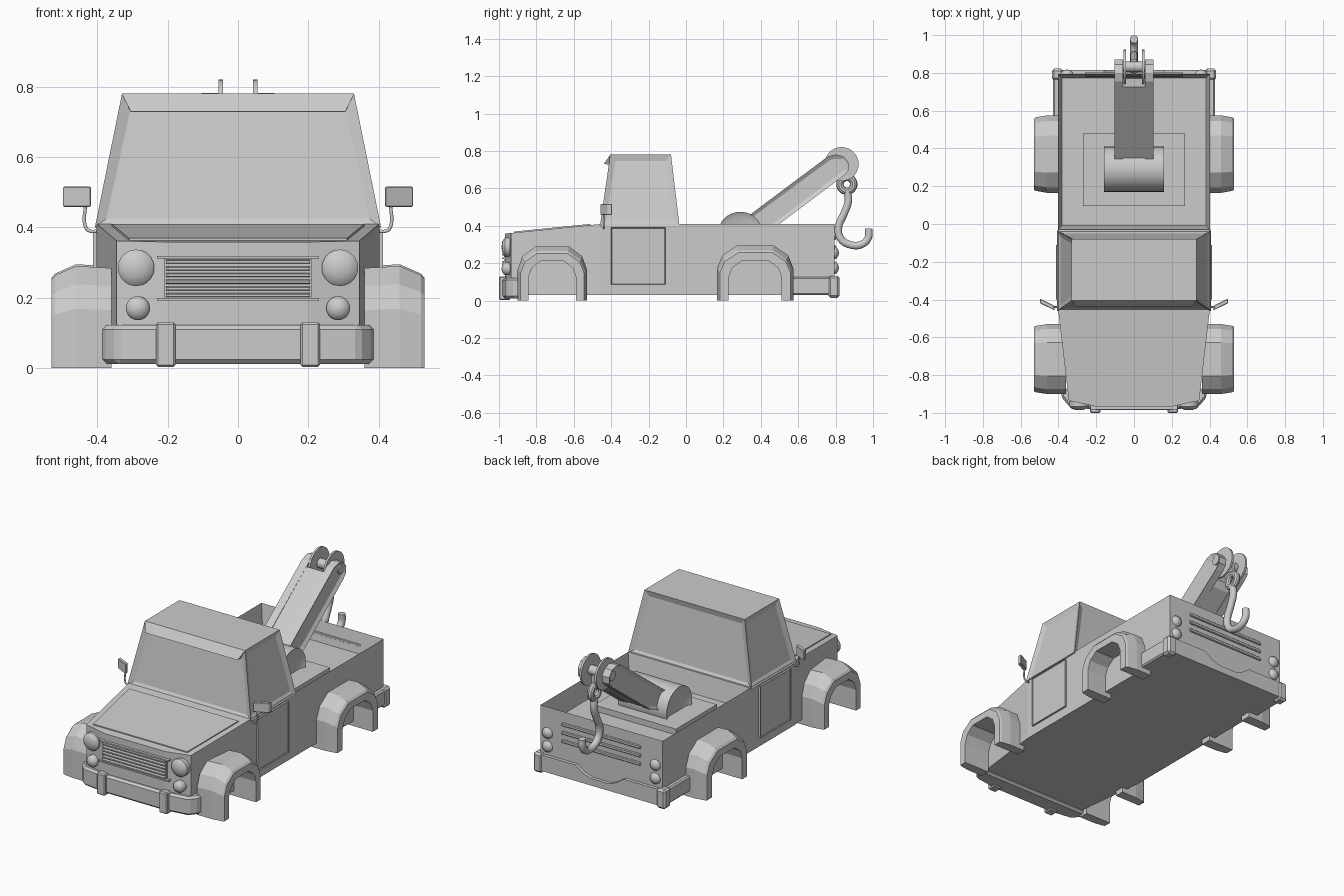
import bpy, bmesh, math
from mathutils import Vector

if "Cube" in bpy.data.objects:
    bpy.data.objects.remove(bpy.data.objects["Cube"])


def mesh(name, verts, faces, inset=None, bevel=0):
    """Mesh object; inset = (test on face, thickness, depth)."""
    bm = bmesh.new()
    vs = [bm.verts.new(v) for v in verts]
    for f in faces:
        bm.faces.new([vs[i] for i in f])
    bmesh.ops.recalc_face_normals(bm, faces=bm.faces)
    if inset:
        bm.normal_update()
        bmesh.ops.inset_individual(bm, faces=[f for f in bm.faces if inset[0](f)],
                                   thickness=inset[1], depth=inset[2])
    me = bpy.data.meshes.new(name)
    bm.to_mesh(me)
    bm.free()
    ob = bpy.data.objects.new(name, me)
    bpy.context.collection.objects.link(ob)
    if bevel:
        m = ob.modifiers.new("bevel", 'BEVEL')
        m.width, m.segments = bevel, 1
    return ob


def loft(name, rings, **kw):
    """Closed solid through rings with equal point counts."""
    n = len(rings[0])
    verts = [p for r in rings for p in r]
    faces = [(k * n + i, k * n + (i + 1) % n, (k + 1) * n + (i + 1) % n, (k + 1) * n + i)
             for k in range(len(rings) - 1) for i in range(n)]
    faces += [tuple(range(n)), tuple(range(len(verts) - n, len(verts)))]
    return mesh(name, verts, faces, **kw)


def prism_x(name, prof, x0, x1, **kw):
    return loft(name, [[(x, y, z) for y, z in prof] for x in (x0, x1)], **kw)


def box(name, x, y, z, **kw):
    return prism_x(name, [(y[0], z[0]), (y[1], z[0]), (y[1], z[1]), (y[0], z[1])], x[0], x[1], **kw)


def smooth(ob):
    bpy.ops.object.select_all(action='DESELECT')
    ob.select_set(True)
    bpy.context.view_layer.objects.active = ob
    bpy.ops.object.shade_smooth_by_angle(angle=math.radians(35))


def turned(name, prof, origin, axis, n=24, **kw):
    """Solid of revolution; prof = (radius, distance along axis)."""
    a = Vector(axis)
    u = Vector((0, 0, 1))
    w = a.cross(u)
    o = Vector(origin)
    rings = [[o + a * d + (u * math.cos(t) + w * math.sin(t)) * r
              for t in (2 * math.pi * i / n for i in range(n))] for r, d in prof]
    ob = loft(name, rings, **kw)
    smooth(ob)
    return ob


def tube(name, pts, r):
    cu = bpy.data.curves.new(name, 'CURVE')
    cu.dimensions = '3D'
    cu.bevel_depth, cu.bevel_resolution, cu.use_fill_caps = r, 3, True
    sp = cu.splines.new('BEZIER')
    sp.bezier_points.add(len(pts) - 1)
    for bp, p in zip(sp.bezier_points, pts):
        bp.co = p
        bp.handle_left_type = bp.handle_right_type = 'AUTO'
    sp.resolution_u = 5
    ob = bpy.data.objects.new(name, cu)
    bpy.context.collection.objects.link(ob)
    return ob


# Body: tapered nose, sloping hood, open bed sunk into the rear top face
def top_z(y):
    return 0.41 + min(0, y + 0.45) * 0.1


half = [(0.2, -0.967), (0.345, -0.935), (0.402, -0.45), (0.402, -0.03), (0.402, 0.795)]
plan = half + [(-x, y) for x, y in reversed(half)]
verts = [(x, y, 0.03) for x, y in plan] + [(x, y, top_z(y)) for x, y in plan]
faces = [(i, (i + 1) % 10, (i + 1) % 10 + 10, i + 10) for i in range(10)]
faces += [tuple(range(10)), (10, 11, 12, 17, 18, 19), (12, 13, 16, 17), (13, 14, 15, 16)]
mesh("truck_body", verts, faces,
     inset=(lambda f: f.normal.z > 0.9 and f.calc_center_median().y > 0.2, 0.03, -0.12))

# Hood panel, following the slope
hp = [(-0.36, -0.51), (0.36, -0.51), (0.31, -0.92), (-0.31, -0.92)]
loft("hood_panel", [[(x, y, top_z(y) + d) for x, y in hp] for d in (-0.01, 0.006)])

# Cab with recessed windows and a sun visor
def rect(x, y0, y1, z):
    return [(-x, y0, z), (x, y0, z), (x, y1, z), (-x, y1, z)]


loft("cab", [rect(0.407, -0.46, -0.035, 0.40), rect(0.33, -0.405, -0.08, 0.78)],
     inset=(lambda f: abs(f.normal.z) < 0.6, 0.042, -0.012))
loft("sun_visor", [[(s * 0.33, -0.405, 0.78), (s * 0.305, -0.44, 0.73), (s * 0.305, -0.41, 0.728)]
                   for s in (-1, 1)])

# Front grille
box("grille_back", (-0.21, 0.21), (-0.972, -0.95), (0.195, 0.315))
for i in range(6):
    z = 0.207 + i * 0.019
    prism_x("grille_slat", [(-0.968, z - 0.006), (-0.985, z - 0.004), (-0.985, z + 0.003), (-0.968, z + 0.007)],
            -0.205, 0.205)
for z in (0.195, 0.315):
    box("grille_trim", (-0.23, 0.23), (-0.983, -0.94), (z - 0.004, z + 0.004))

# Front bumper with two guards
bp = [(0.385, -0.87), (0.385, -0.915), (0.345, -0.965), (0.2, -0.985)]
bp = bp + [(-x, y) for x, y in reversed(bp)]
loft("front_bumper", [[(x, y, z) for x, y in bp] for z in (0.012, 0.122)], bevel=0.012)

# Rear bumper with a dipped centre, and tailgate slats
dip = [(-0.425, 0.03), (0.425, 0.03), (0.425, 0.125), (0.16, 0.125), (0.11, 0.09), (0.06, 0.072),
       (-0.06, 0.072), (-0.11, 0.09), (-0.16, 0.125), (-0.425, 0.125)]
loft("rear_bumper", [[(x, y, z) for x, z in dip] for y in (0.77, 0.815)])
for z in (0.335, 0.285, 0.235):
    box("tailgate_slat", (-0.26, 0.26), (0.78, 0.803), (z - 0.01, z + 0.01), bevel=0.004)

# Wheel arch outline, scaled per arch
ARCH = [(-1, 0), (-1, 0.58), (-0.86, 0.82), (-0.48, 1), (0.48, 1), (0.86, 0.82), (1, 0.58), (1, 0)]


def wheel_arch(name, s, cy, hw, h):
    rings = []
    for u, v in ARCH:
        def p(x, a, b):
            return (s * x, cy + u * hw * a, v * h * b)
        rings.append([p(0.36, 1, 0.98), p(0.46, 1, 1), p(0.52, 0.95, 0.91), p(0.53, 0.92, 0.87),
                      p(0.53, 0.69, 0.73), p(0.36, 0.69, 0.73)])
    loft(name, rings)


for s in (-1, 1):
    # Fenders
    wheel_arch("front_wheel_arch", s, -0.715, 0.185, 0.29)
    wheel_arch("rear_wheel_arch", s, 0.37, 0.205, 0.295)
    # Doors
    box("door", (s * 0.39, s * 0.413), (-0.40, -0.11), (0.085, 0.39),
        inset=(lambda f: abs(f.normal.x) > 0.9, 0.006, -0.004))
    # Bumper guards and rear bumper wraps
    box("bumper_guard", (s * 0.178, s * 0.233), (-1.0, -0.94), (0.003, 0.13), bevel=0.006)
    box("rear_bumper_side", (s * 0.39, s * 0.428), (0.565, 0.81), (0.03, 0.125), bevel=0.008)
    box("bumper_end", (s * 0.375, s * 0.435), (0.76, 0.822), (0.015, 0.132), bevel=0.012)
    # Lamps
    for name, x, y, z, r, d in (("headlight", 0.29, -0.94, 0.285, 0.052, -1),
                                ("fog_light", 0.285, -0.94, 0.17, 0.034, -1),
                                ("tail_light", 0.355, 0.78, 0.255, 0.033, 1),
                                ("lower_tail_light", 0.355, 0.78, 0.175, 0.033, 1)):
        e = 0.027 if d < 0 else 0.018
        turned(name, [(r, 0), (r, e), (r * 0.85, e + 0.008), (r * 0.5, e + 0.016), (r * 0.12, e + 0.019)],
               (s * x, y, z), (0, d, 0), 20)
    # Side mirrors
    mp = [(s * 0.418, -0.458), (s * 0.426, -0.43), (s * 0.498, -0.395), (s * 0.497, -0.42)]
    loft("mirror", [[(x, y, z) for x, y in mp] for z in (0.458, 0.516)], bevel=0.003)
    stalk = tube("mirror_stalk", [(s * 0.39, -0.44, 0.39), (s * 0.425, -0.44, 0.391),
                                  (s * 0.434, -0.44, 0.402), (s * 0.434, -0.44, 0.465)], 0.005)

# Winch platform and drum
box("winch_platform", (-0.27, 0.27), (0.095, 0.48), (0.28, 0.325))
turned("winch_drum", [(0.12, -0.16), (0.12, 0.16)], (0, 0.29, 0.355), (1, 0, 0), 28,
       inset=(lambda f: abs(f.normal.x) > 0.9, 0.025, -0.015))

# Boom: centre core between two forked side plates
prism_x("boom_core", [(0.33, 0.445), (0.725, 0.745), (0.77, 0.655), (0.755, 0.61), (0.48, 0.40), (0.36, 0.35)],
        -0.06, 0.06)
plate = [(0.33, 0.45), (0.755, 0.768), (0.80, 0.782), (0.845, 0.77), (0.87, 0.735), (0.868, 0.695),
         (0.84, 0.665), (0.48, 0.395), (0.36, 0.35)]
for s in (-1, 1):
    prism_x("boom_side_plate", plate, s * 0.057, s * 0.104,
            inset=(lambda f: abs(f.normal.x) > 0.9 and abs(f.calc_center_median().x) > 0.08, 0.022, -0.012))
    turned("pulley_disc", [(0.091, -0.006), (0.091, 0.006)], (s * 0.049, 0.832, 0.73), (1, 0, 0), 28)
turned("pulley_axle", [(0.028, -0.1), (0.028, 0.1)], (0, 0.832, 0.73), (1, 0, 0), 16)

# Hook with its eye
bpy.ops.mesh.primitive_torus_add(major_segments=24, minor_segments=10, major_radius=0.037, minor_radius=0.02,
                                 location=(0, 0.86, 0.622), rotation=(0, math.pi / 2, 0))
bpy.context.object.name = "hook_eye"
smooth(bpy.context.object)
box("hook_hanger", (-0.012, 0.012), (0.845, 0.87), (0.645, 0.72))
tube("tow_hook", [(0, y, z) for y, z in
                  [(0.86, 0.59), (0.868, 0.535), (0.845, 0.465), (0.815, 0.39), (0.828, 0.33), (0.88, 0.298),
                   (0.94, 0.301), (0.974, 0.335), (0.977, 0.385)]], 0.021)
